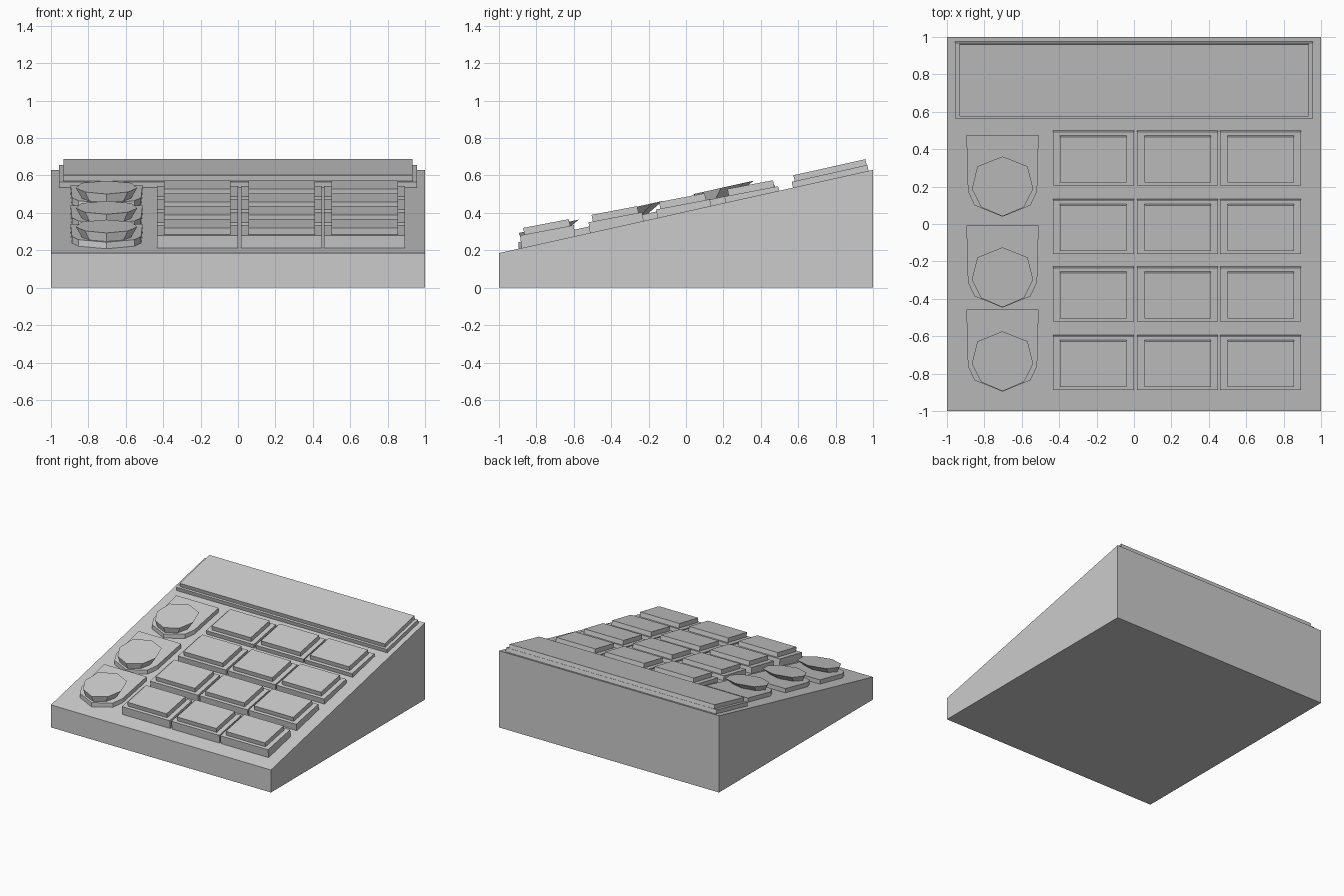
import bpy, bmesh

if "Cube" in bpy.data.objects:
    bpy.data.objects.remove(bpy.data.objects["Cube"])

# Tilted planes as (height at y=0, slope)
DECK = (0.4075, 0.2225)
KEY = (0.4487, 0.1906)


def up(plane, d):
    return (plane[0] + d, plane[1])


def height(plane, y):
    return plane[0] + plane[1] * y


def loft(name, low, low_plane, top, top_plane):
    """Solid between two outlines, each lying on its own tilted plane."""
    bm = bmesh.new()
    a = [bm.verts.new((x, y, height(low_plane, y))) for x, y in low]
    b = [bm.verts.new((x, y, height(top_plane, y))) for x, y in top]
    n = len(a)
    bm.faces.new(a[::-1])
    bm.faces.new(b)
    for i in range(n):
        j = (i + 1) % n
        bm.faces.new((a[i], a[j], b[j], b[i]))
    bmesh.ops.recalc_face_normals(bm, faces=bm.faces)
    mesh = bpy.data.meshes.new(name)
    bm.to_mesh(mesh)
    bm.free()
    ob = bpy.data.objects.new(name, mesh)
    bpy.context.collection.objects.link(ob)
    return ob


def rect(x0, x1, y0, y1):
    return [(x0, y0), (x1, y0), (x1, y1), (x0, y1)]


def slab(name, x0, x1, y0, y1, low, top, lean=0.008):
    """Rectangular slab; its walls lean forward with the deck tilt."""
    return loft(name, rect(x0, x1, y0 + lean, y1), low,
                rect(x0, x1, y0, y1 - lean), top)


def mirrored(half, cx, cy):
    """Closed outline from a right half listed back to front."""
    left = [(-x, y) for x, y in reversed(half) if x > 0]
    return [(cx + x, cy + y) for x, y in (half + left)[::-1]]


# Wedge-shaped body
sq = rect(-1, 1, -1, 1)
loft("wedge_body", sq, (0, 0), sq, DECK)

# Display panel at the back
slab("display_frame", -0.957, 0.957, 0.565, 0.977, up(DECK, -0.004), up(DECK, 0.033))
slab("display_panel", -0.932, 0.932, 0.574, 0.967, up(DECK, 0.03), up(DECK, 0.066))

# Keypad: 3 x 4 keys, each a base plate with a smaller cap
for c, x in enumerate((-0.217, 0.233, 0.677)):
    for r, y in enumerate((-0.887, -0.521, -0.160, 0.205)):
        tag = f"{r + 1}_{c + 1}"
        slab(f"key_base_{tag}", x - 0.217, x + 0.217, y, y + 0.295, up(DECK, -0.004), KEY)
        slab(f"key_cap_{tag}", x - 0.178, x + 0.178, y + 0.016, y + 0.268,
             up(KEY, -0.004), up(KEY, 0.037))

# Side buttons: shield-shaped plate with a flared eight-sided knob
plate = [(0.193, 0.272), (0.185, -0.03), (0.15, -0.105), (0, -0.166)]
knob = [(0, 0.156), (0.134, 0.103), (0.164, -0.018), (0.114, -0.115), (0, -0.164)]
knob_foot = [(x * 0.78, y * 0.68 - 0.035) for x, y in knob]
for i, y in enumerate((-0.73, -0.281, 0.205)):
    shield = mirrored(plate, -0.703, y)
    loft(f"button_plate_{i + 1}", shield, up(DECK, -0.004), shield, up(DECK, 0.035))
    loft(f"button_knob_{i + 1}", mirrored(knob_foot, -0.703, y), up(DECK, 0.03),
         mirrored(knob, -0.703, y), up(DECK, 0.084))
